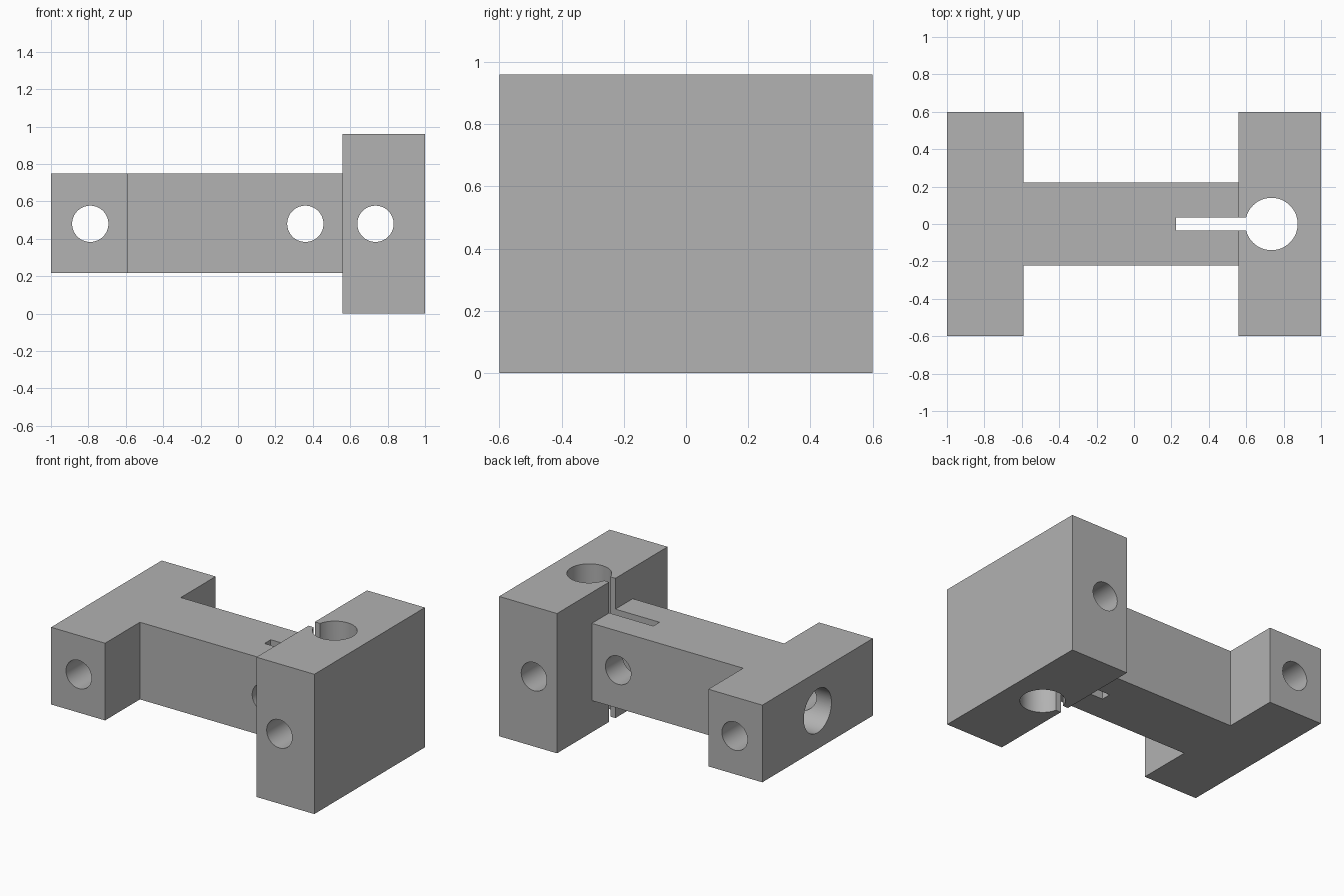
import bpy, bmesh
from math import pi
from mathutils import Matrix, Vector

cube = bpy.data.objects.get("Cube")
if cube:
    bpy.data.objects.remove(cube, do_unlink=True)

grey = bpy.data.materials.new("plain grey")
grey.use_nodes = True
colour = (0.445, 0.445, 0.445, 1)
grey.diffuse_color = colour
grey.node_tree.nodes["Principled BSDF"].inputs["Base Color"].default_value = colour


def add_object(name, bm):
    bmesh.ops.recalc_face_normals(bm, faces=bm.faces)
    mesh = bpy.data.meshes.new(name)
    bm.to_mesh(mesh)
    bm.free()
    mesh.materials.append(grey)
    obj = bpy.data.objects.new(name, mesh)
    bpy.context.collection.objects.link(obj)
    return obj


def prism(name, outline, z0, z1):
    bm = bmesh.new()
    face = bm.faces.new([bm.verts.new((x, y, z0)) for x, y in outline])
    result = bmesh.ops.extrude_face_region(bm, geom=[face])
    top = [v for v in result["geom"] if isinstance(v, bmesh.types.BMVert)]
    bmesh.ops.translate(bm, verts=top, vec=(0, 0, z1 - z0))
    return add_object(name, bm)


def block(name, x0, x1, y, z0, z1):
    return prism(name, [(x0, -y), (x1, -y), (x1, y), (x0, y)], z0, z1)


def drill(name, centre, radius, length, axis):
    bm = bmesh.new()
    turn = Vector((0, 0, 1)).rotation_difference(Vector(axis)).to_matrix().to_4x4()
    bmesh.ops.create_cone(bm, cap_ends=True, segments=64, radius1=radius,
                          radius2=radius, depth=length,
                          matrix=Matrix.Translation(centre) @ turn)
    return add_object(name, bm)


def combine(target, tool, operation):
    tool.hide_render = True
    mod = target.modifiers.new(tool.name, "BOOLEAN")
    mod.operation = operation
    mod.solver = "EXACT"
    mod.object = tool
    bpy.context.view_layer.objects.active = target
    bpy.ops.object.modifier_apply(modifier=mod.name)
    bpy.data.objects.remove(tool, do_unlink=True)


MID = 0.48          # height of every horizontal hole
POST_X = 0.735      # centre of the upright bore

# T-shaped crossbar and web, joined to the tall clamp block
half = [(-1, 0.6), (-1, -0.6), (-0.59, -0.6), (-0.59, -0.222), (0.8, -0.222)]
mirrored = [(x, -y) for x, y in reversed(half[2:])]
body = prism("clamp_body", half + mirrored, 0.218, 0.748)
combine(body, block("clamp_block", 0.56, 1, 0.6, 0, 0.96), "UNION")

# Upright bore with its clamping slot
combine(body, drill("upright_bore", (POST_X, 0, MID), 0.14, 2, (0, 0, 1)), "DIFFERENCE")
combine(body, block("clamp_slot", 0.225, POST_X, 0.034, -0.5, 1.5), "DIFFERENCE")

# Blind bore in the crossbar end
combine(body, drill("end_bore", (-1, 0, MID), 0.15, 1.0, (1, 0, 0)), "DIFFERENCE")

# Cross holes for screws
for x in (-0.79, 0.36, POST_X):
    combine(body, drill("screw_hole", (x, 0, MID), 0.097, 2, (0, 1, 0)), "DIFFERENCE")

# Smooth bore walls, sharp block edges
bpy.ops.object.select_all(action="DESELECT")
body.select_set(True)
bpy.context.view_layer.objects.active = body
bpy.ops.object.shade_smooth_by_angle(angle=pi / 6)
